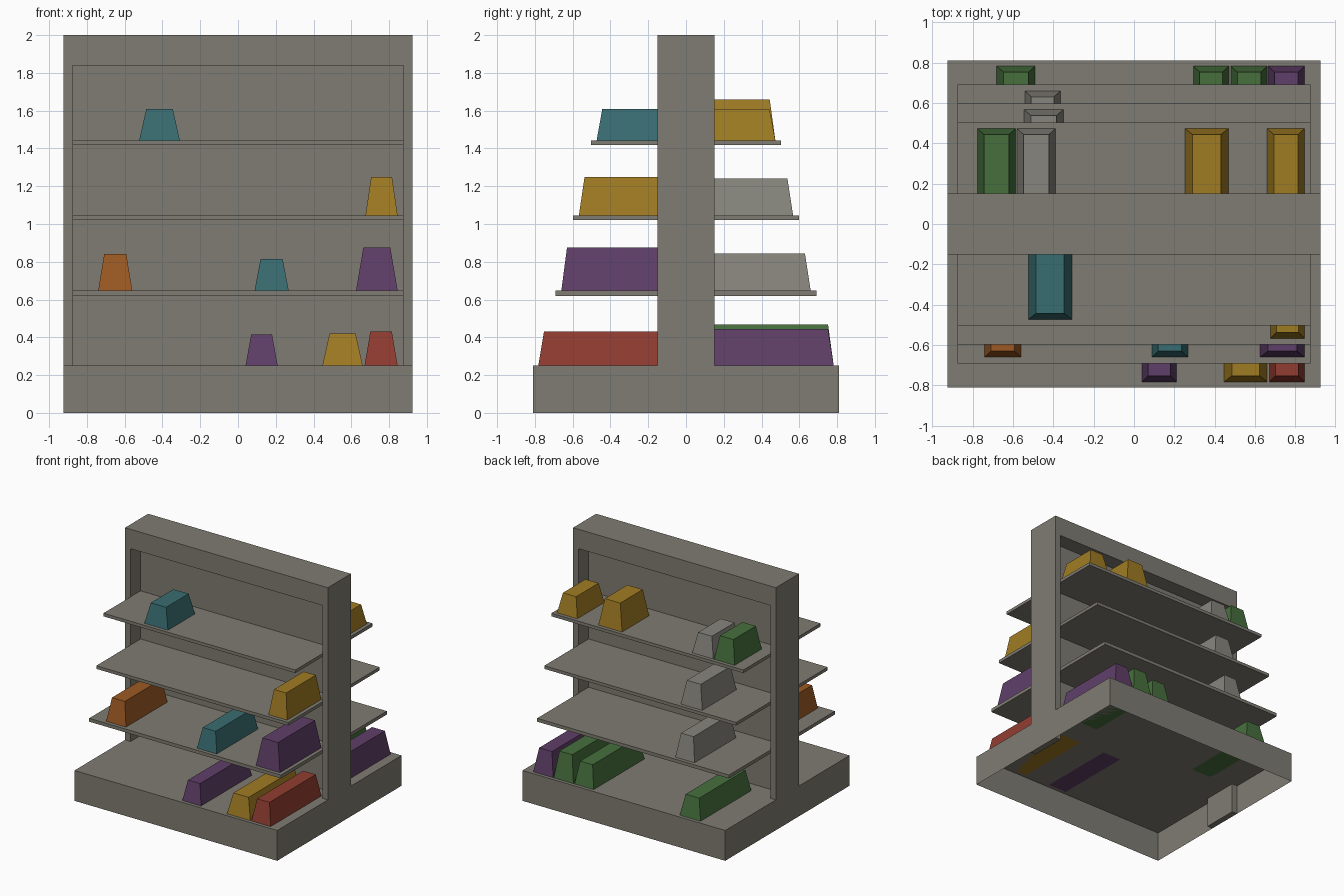
import bpy, bmesh

if "Cube" in bpy.data.objects:
    bpy.data.objects.remove(bpy.data.objects["Cube"])


def material(name, rgb):
    """Flat colour from 0-255 sRGB values."""
    m = bpy.data.materials.new(name)
    lin = [((c / 255 + 0.055) / 1.055) ** 2.4 for c in rgb]
    m.diffuse_color = (*lin, 1)
    m.use_nodes = True
    m.node_tree.nodes["Principled BSDF"].inputs["Base Color"].default_value = m.diffuse_color
    return m


MATS = {n: material(n, c) for n, c in {
    "warm_grey": (127, 124, 114), "light_grey": (135, 133, 125),
    "teal": (57, 109, 113), "yellow": (160, 124, 35),
    "orange": (157, 90, 35), "purple": (95, 63, 104),
    "red": (145, 61, 49), "green": (71, 112, 61)}.items()}


def finish(name, bm, mat):
    bmesh.ops.recalc_face_normals(bm, faces=bm.faces)
    me = bpy.data.meshes.new(name)
    bm.to_mesh(me)
    bm.free()
    me.materials.append(MATS[mat])
    ob = bpy.data.objects.new(name, me)
    bpy.context.collection.objects.link(ob)
    return ob


def block(name, x, y, z, mat="warm_grey", tx=0.0, ty=0.0, open_bottom=False):
    """Box from ranges; tx and ty pull the top edges inward."""
    bm = bmesh.new()
    bmesh.ops.create_cube(bm, size=1)
    for v in bm.verts:
        top = v.co.z > 0
        sx, sy = (1 if v.co.x > 0 else -1), (1 if v.co.y > 0 else -1)
        v.co = (x[sx > 0] - sx * tx * top, y[sy > 0] - sy * ty * top, z[top])
    bm.normal_update()
    if open_bottom:
        low = [f for f in bm.faces if f.normal.z < -0.9]
        bmesh.ops.delete(bm, geom=low, context='FACES_ONLY')
        return finish_open(name, bm, mat)
    return finish(name, bm, mat)


def finish_open(name, bm, mat):
    ob = finish(name, bm, mat)
    return ob


W, IN, D = 0.925, 0.875, 0.15

# Hollow plinth, open underneath
block("base", (-W, W), (-0.81, 0.81), (0, 0.25), open_bottom=True)

# Upright frame: arch profile extruded through its depth
bm = bmesh.new()
arch = [(-W, 0), (-W, 2), (W, 2), (W, 0), (IN, 0), (IN, 1.84), (-IN, 1.84), (-IN, 0)]
face = bm.faces.new([bm.verts.new((x, -D, z)) for x, z in arch])
ext = bmesh.ops.extrude_face_region(bm, geom=[face])
bmesh.ops.translate(bm, vec=(0, 2 * D, 0),
                    verts=[g for g in ext["geom"] if isinstance(g, bmesh.types.BMVert)])
finish("upright_frame", bm, "warm_grey")

# Centre panel
block("back_panel", (-IN, IN), (-0.02, 0.02), (0.25, 1.84))

# Shelves on both sides: (underside, top, reach)
SHELVES = [(0.62, 0.648, 0.69), (1.02, 1.046, 0.597), (1.417, 1.443, 0.503)]
for i, (z0, z1, reach) in enumerate(SHELVES, 1):
    block(f"front_shelf_{i}", (-IN, IN), (-reach, -0.02), (z0, z1))
    block(f"back_shelf_{i}", (-IN, IN), (0.02, reach), (z0, z1))

# Goods: (side, level, x min, x max, top height, colour)
LEVELS = [(0.25, 0.782)] + [(z1, r - 0.03) for _, z1, r in SHELVES]
GOODS = [
    (-1, 0, 0.04, 0.21, 0.415, "purple"), (-1, 0, 0.447, 0.66, 0.42, "yellow"),
    (-1, 0, 0.67, 0.845, 0.43, "red"), (-1, 1, -0.74, -0.56, 0.84, "orange"),
    (-1, 1, 0.088, 0.268, 0.815, "teal"), (-1, 1, 0.625, 0.845, 0.875, "purple"),
    (-1, 2, 0.675, 0.845, 1.25, "yellow"), (-1, 3, -0.523, -0.308, 1.61, "teal"),
    (1, 0, -0.68, -0.49, 0.42, "green"), (1, 0, 0.295, 0.47, 0.435, "green"),
    (1, 0, 0.48, 0.66, 0.468, "green"), (1, 0, 0.665, 0.845, 0.445, "purple"),
    (1, 1, -0.54, -0.365, 0.843, "light_grey"), (1, 2, -0.545, -0.35, 1.24, "light_grey"),
    (1, 3, -0.775, -0.587, 1.635, "green"), (1, 3, -0.58, -0.388, 1.61, "light_grey"),
    (1, 3, 0.252, 0.468, 1.66, "yellow"), (1, 3, 0.66, 0.845, 1.605, "yellow"),
]
for i, (side, lv, x0, x1, top, col) in enumerate(GOODS, 1):
    z0, reach = LEVELS[lv]
    y = sorted((side * 0.12, side * reach))
    block(f"goods_{i}", (x0, x1), y, (z0, top), col, 0.175 * (x1 - x0), 0.03)
